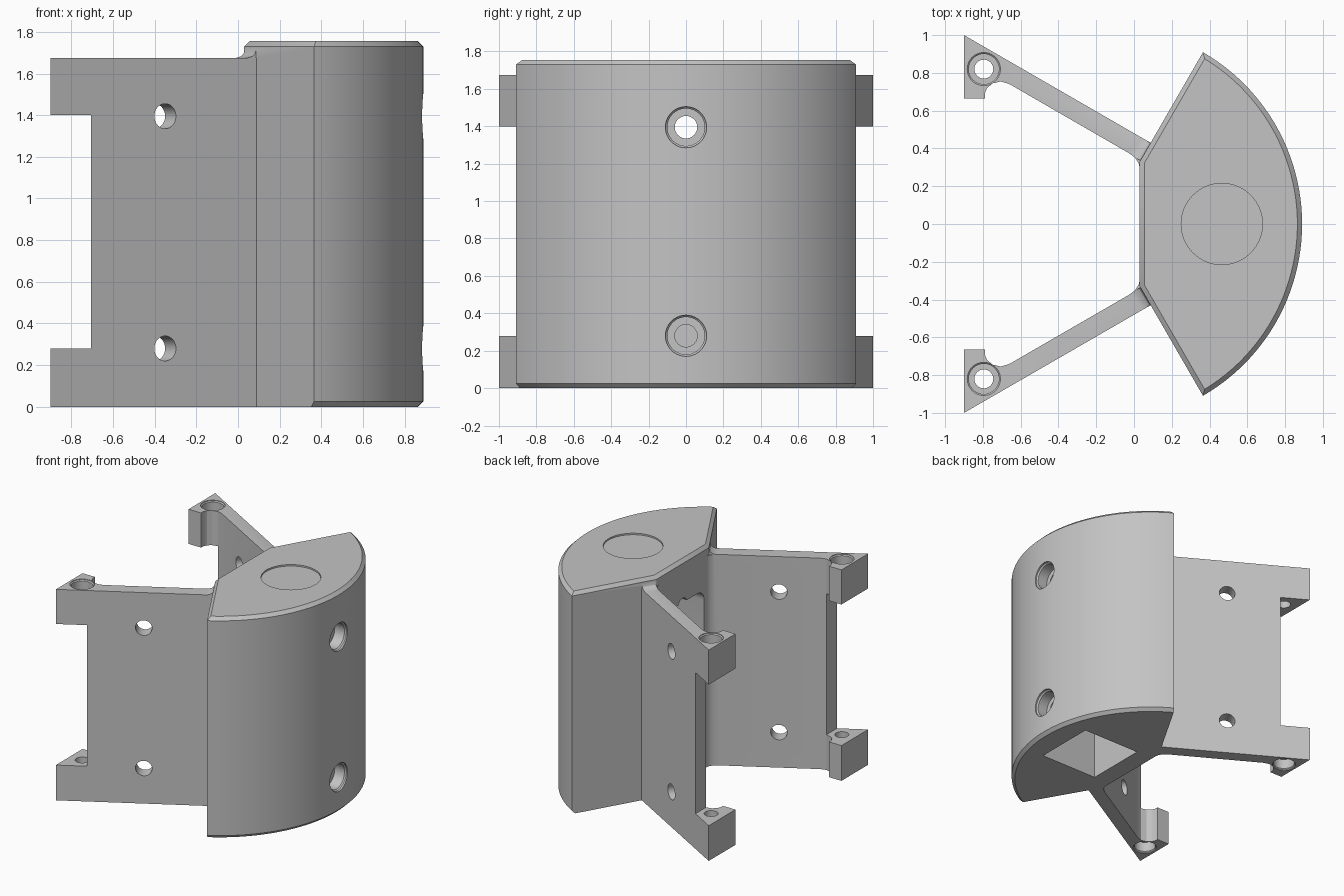
import bpy, bmesh
from math import sin, cos, tan, asin, pi, radians
from mathutils import Vector

if "Cube" in bpy.data.objects:
    bpy.data.objects.remove(bpy.data.objects["Cube"], do_unlink=True)

grey = bpy.data.materials.new("plain_grey")
grey.use_nodes = True
COLOR = (0.55, 0.55, 0.55, 1)
grey.diffuse_color = COLOR
grey.node_tree.nodes["Principled BSDF"].inputs["Base Color"].default_value = COLOR


def loft(name, rings):
    """Closed solid through rings that have equal point counts."""
    bm = bmesh.new()
    loops = [[bm.verts.new(p) for p in ring] for ring in rings]
    n = len(loops[0])
    for a, b in zip(loops, loops[1:]):
        for i in range(n):
            j = (i + 1) % n
            bm.faces.new((a[i], a[j], b[j], b[i]))
    bm.faces.new(loops[0][::-1])
    bm.faces.new(loops[-1])
    bmesh.ops.recalc_face_normals(bm, faces=bm.faces)
    mesh = bpy.data.meshes.new(name)
    bm.to_mesh(mesh)
    bm.free()
    mesh.materials.append(grey)
    obj = bpy.data.objects.new(name, mesh)
    bpy.context.scene.collection.objects.link(obj)
    return obj


def prism(name, outline, z0, z1):
    return loft(name, [[(x, y, z) for x, y in outline] for z in (z0, z1)])


def box(name, x0, x1, y0, y1, z0, z1):
    return prism(name, [(x0, y0), (x1, y0), (x1, y1), (x0, y1)], z0, z1)


def turned(name, origin, axis, profile, seg=40):
    """Stepped round solid: profile holds (distance along axis, radius)."""
    axis, origin = Vector(axis).normalized(), Vector(origin)
    u = axis.orthogonal().normalized()
    v = axis.cross(u)
    return loft(name, [[origin + axis * t + (u * cos(2 * pi * i / seg) + v * sin(2 * pi * i / seg)) * r
                        for i in range(seg)] for t, r in profile])


def combine(target, tool, operation):
    mod = target.modifiers.new("combine", "BOOLEAN")
    mod.operation, mod.object, mod.solver = operation, tool, "EXACT"
    bpy.context.view_layer.update()
    evaluated = target.evaluated_get(bpy.context.evaluated_depsgraph_get())
    mesh = bpy.data.meshes.new_from_object(evaluated)
    target.modifiers.clear()
    target.data = mesh
    bpy.data.objects.remove(tool, do_unlink=True)


# Sector-shaped body with chamfered rims
CX, R, HALF, FLAT = -0.16, 1.05, radians(60), 0.03
HEIGHT, ARM_H, CHAMFER = 1.755, 1.675, 0.025


def sector(z, arc_in, side_in, steps=48):
    apex = CX + side_in / sin(HALF)
    r = R - arc_in
    end = HALF - asin(side_in / r)
    x = FLAT + side_in
    y = (x - apex) * tan(HALF)
    ring = [(x, y, z), (x, -y, z)]
    for i in range(steps + 1):
        a = -end + 2 * end * i / steps
        ring.append((CX + r * cos(a), r * sin(a), z))
    return ring


body = loft("bracket_body", [
    sector(0, CHAMFER, 0), sector(CHAMFER, 0, 0),
    sector(HEIGHT - CHAMFER, 0, 0), sector(HEIGHT, CHAMFER, CHAMFER)])

# Slanted arms with end bosses
ARM = [(-0.9, 1.0), (-0.9, 0.665), (-0.79, 0.665), (-0.79, 0.69), (-0.778, 0.72),
       (-0.75, 0.744), (-0.705, 0.755), (-0.66, 0.741), (-0.03, 0.377), (0.005, 0.352),
       (0.025, 0.32), (0.03, 0.295), (0.15, 0.27), (0.15, 0.394)]
for s in (1, -1):
    arm = prism("arm", [(x, s * y) for x, y in ARM], 0, ARM_H)
    combine(arm, box("arm_gap", -1, -0.705, -1.2, 1.2, 0.28, 1.4), "DIFFERENCE")
    # Boss screw holes, with counterbores on the outer ends
    for z, d in ((0, 1), (ARM_H, -1)):
        combine(arm, turned("boss_hole", (-0.795, s * 0.82, z), (0, 0, d),
                            [(-0.1, 0.088), (0.005, 0.088), (0.012, 0.08), (0.09, 0.08),
                             (0.09, 0.05), (0.4, 0.05)]), "DIFFERENCE")
    # Cross holes through the arm
    for z in (0.28, 1.395):
        combine(arm, turned("arm_hole", (-0.35, s * 0.682, z), (0.5, s * 0.866, 0),
                            [(-0.2, 0.06), (0.2, 0.06)]), "DIFFERENCE")
    combine(body, arm, "UNION")
    # Small fillet where the arm top meets the body
    rings = []
    for z, d in ((1.65, 0.05), (ARM_H, 0.05), (1.682, 0.026), (1.695, 0.01), (1.72, 0.001)):
        ring = []
        for (px, py), k in (((0.09, 0.427), d), ((0.035, 0.335), d),
                            ((0.035, 0.335), -0.06), ((0.09, 0.427), -0.06)):
            ring.append((px - 0.866 * k, s * (py + 0.5 * k), z))
        rings.append(ring)
    combine(body, loft("top_fillet", rings), "UNION")

# Rounded recess in the inner flat face
outline = []
for cy, cz, start in ((0.19, 1.34, 0), (-0.19, 1.34, 90), (-0.19, 0.62, 180), (0.19, 0.62, 270)):
    for i in range(7):
        a = radians(start + 15 * i)
        outline.append((cy + 0.08 * cos(a), cz + 0.08 * sin(a)))
combine(body, loft("inner_recess", [[(x, y, z) for y, z in outline] for x in (-0.05, 0.4)]), "DIFFERENCE")

# Square pocket in the base and shallow disc on top
combine(body, box("base_pocket", 0.18, 0.69, -0.25, 0.25, -0.1, 0.46), "DIFFERENCE")
combine(body, turned("top_disc", (0.465, 0, HEIGHT), (0, 0, 1),
                     [(-0.012, 0.215), (0.1, 0.215)], 64), "DIFFERENCE")

# Counterbored holes in the curved face
for z, reach in ((0.28, 0.5), (1.395, 1.1)):
    combine(body, turned("face_hole", (1, 0, z), (-1, 0, 0),
                         [(0, 0.11), (0.125, 0.11), (0.135, 0.1), (0.22, 0.1),
                          (0.22, 0.06), (reach, 0.06)]), "DIFFERENCE")

# Smooth the round surfaces, keep edges sharp
bpy.ops.object.select_all(action="DESELECT")
body.select_set(True)
bpy.context.view_layer.objects.active = body
bpy.ops.object.shade_smooth_by_angle(angle=radians(25))
